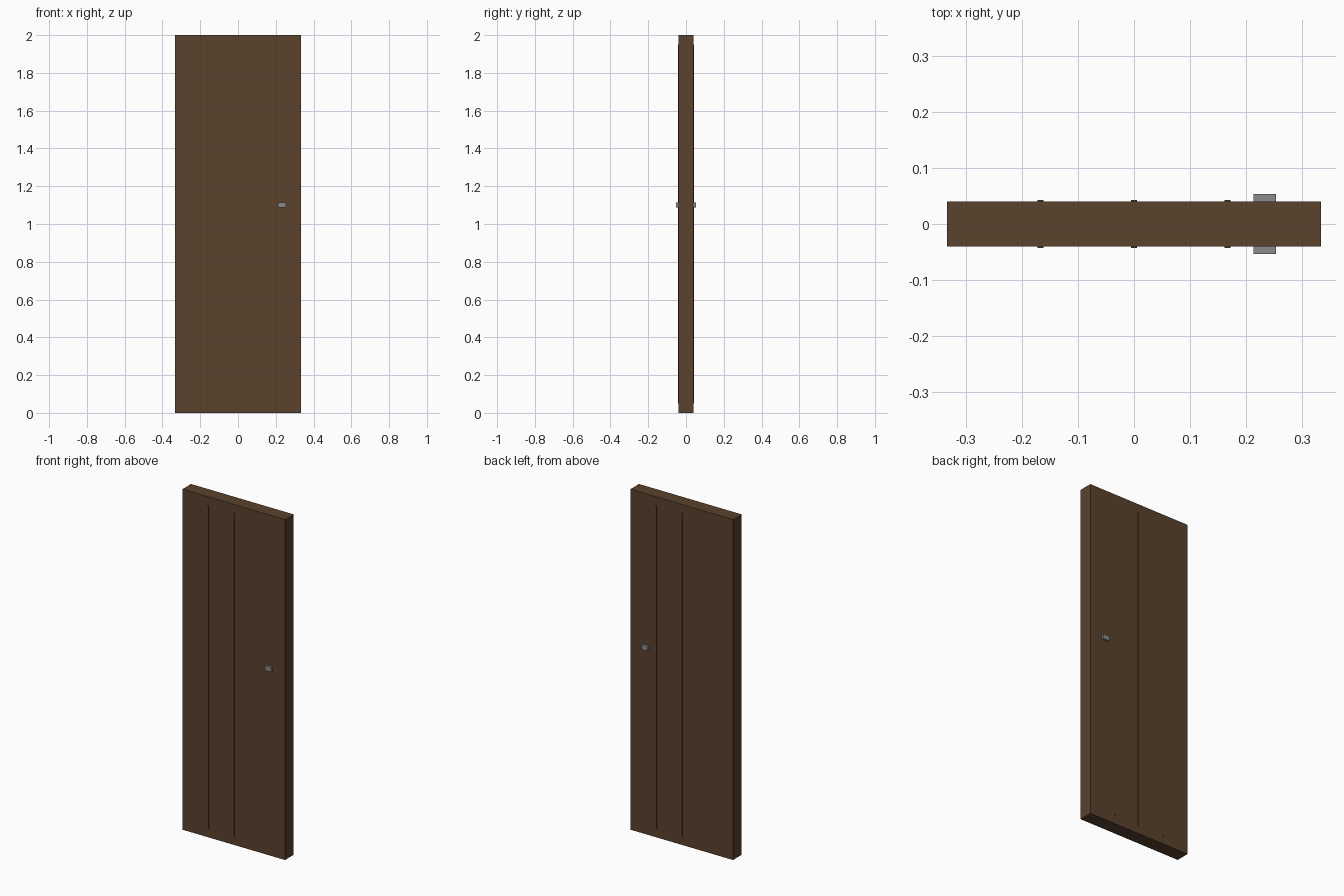
import bpy

cube = bpy.data.objects.get("Cube")
if cube:
    bpy.data.objects.remove(cube, do_unlink=True)


def material(name, rgb):
    mat = bpy.data.materials.new(name)
    mat.use_nodes = True
    color = (*rgb, 1)
    mat.diffuse_color = color
    mat.node_tree.nodes["Principled BSDF"].inputs["Base Color"].default_value = color
    return mat


def box(name, center, size, mat):
    bpy.ops.mesh.primitive_cube_add(size=1, location=center)
    ob = bpy.context.object
    ob.name = name
    ob.scale = size
    bpy.ops.object.transform_apply(location=False, rotation=False, scale=True)
    ob.data.materials.append(mat)
    return ob


wood = material("dark brown wood", (0.1, 0.054, 0.026))
metal = material("grey metal", (0.26, 0.26, 0.26))

WIDTH, DEPTH, HEIGHT = 0.667, 0.08, 2.0

# Door slab
box("door_panel", (0, 0, HEIGHT / 2), (WIDTH, DEPTH, HEIGHT), wood)

# Thin raised strips and a handle on each face
STRIP, GRIP = 0.0025, 0.0135
for side, label in ((-1, "front"), (1, "back")):
    for i, place in enumerate(("right", "middle", "left")):
        x = (i - 1) * WIDTH / 4
        box(f"{label}_{place}_strip", (x, side * (DEPTH + STRIP) / 2, HEIGHT / 2),
            (0.01, STRIP, 1.9), wood)
    box(f"{label}_handle", (0.233, side * (DEPTH + GRIP) / 2, 1.1),
        (0.04, GRIP, 0.027), metal)
